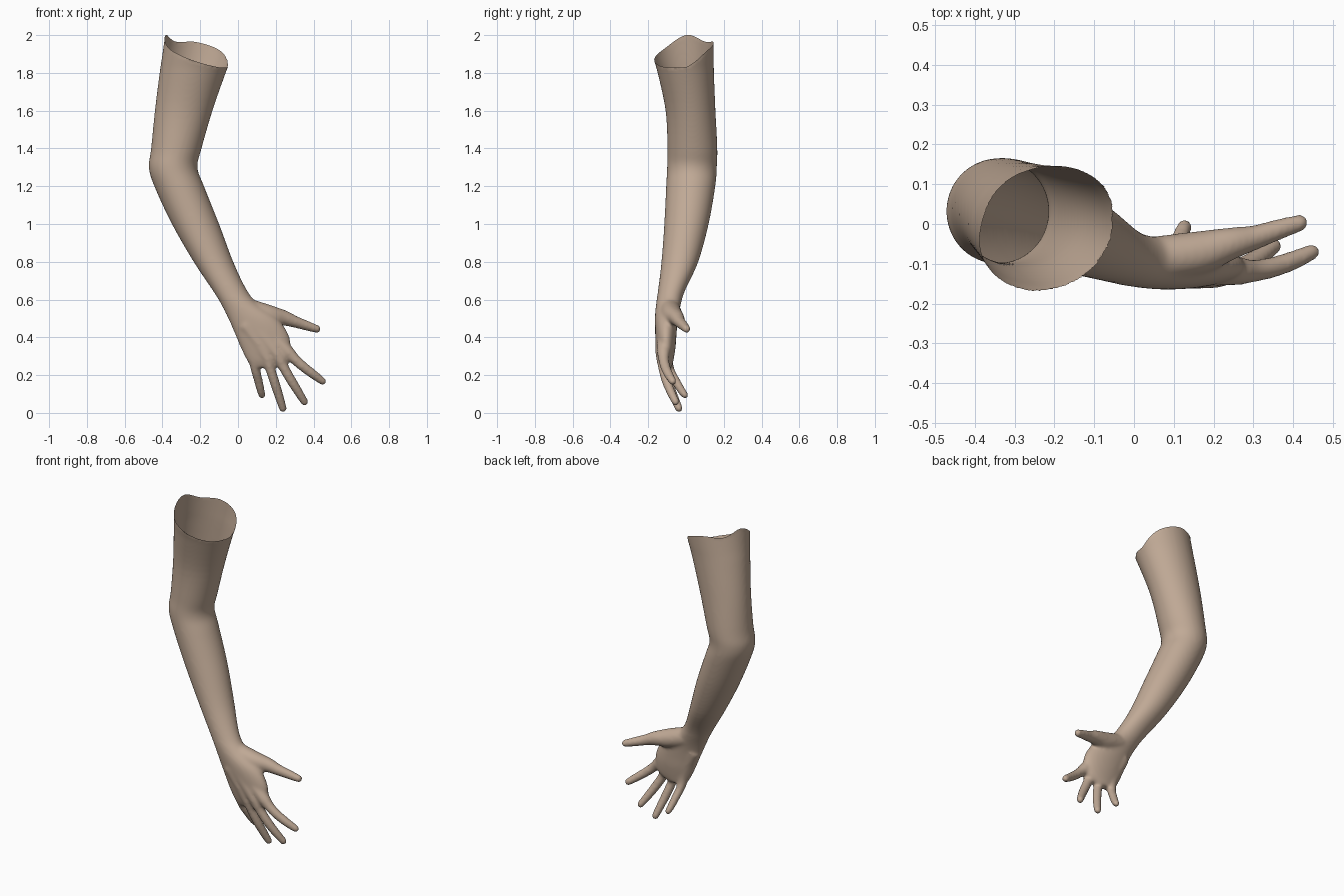
import bpy, bmesh, math
from mathutils import Vector

if "Cube" in bpy.data.objects:
    bpy.data.objects.remove(bpy.data.objects["Cube"])

skin = bpy.data.materials.new("tan_skin")
skin.diffuse_color = (0.53, 0.40, 0.305, 1)
skin.use_nodes = True
skin.node_tree.nodes["Principled BSDF"].inputs["Base Color"].default_value = skin.diffuse_color


def spline(rows, steps):
    """Catmull-Rom through rows of equal-length tuples."""
    ext = [rows[0]] + rows + [rows[-1]]
    out = []
    for i in range(len(rows) - 1):
        p = ext[i:i + 4]
        for s in range(steps):
            t = s / steps
            out.append([0.5 * (2 * b + (c - a) * t + (2 * a - 5 * b + 4 * c - d) * t * t
                               + (3 * b - a - 3 * c + d) * t ** 3) for a, b, c, d in zip(*p)])
    return out + [list(rows[-1])]


def loft(bm, rings):
    loops = [[bm.verts.new(v) for v in r] for r in rings]
    for a, b in zip(loops, loops[1:]):
        for i in range(len(a)):
            j = (i + 1) % len(a)
            bm.faces.new((a[i], a[j], b[j], b[i]))
    bm.faces.new(loops[0][::-1])
    bm.faces.new(loops[-1])


def tube(bm, rows, n=24):
    """Round limb with domed tip; rows are x, y, z, radius."""
    pts = spline(rows, 6)
    end, prev = Vector(pts[-1][:3]), Vector(pts[-2][:3])
    d, r = (end - prev).normalized(), pts[-1][3]
    for k in range(1, 7):
        a = k / 6 * 1.45
        pts.append([*(end + d * r * math.sin(a)), r * math.cos(a)])
    rings = []
    for i, p in enumerate(pts):
        t = (Vector(pts[min(i + 1, len(pts) - 1)][:3]) - Vector(pts[max(i - 1, 0)][:3])).normalized()
        u = t.cross(Vector((0, 1, 0))).normalized()
        v = t.cross(u)
        rings.append([Vector(p[:3]) + p[3] * (u * math.cos(2 * math.pi * k / n)
                      + v * math.sin(2 * math.pi * k / n)) for k in range(n)])
    loft(bm, rings)


bm = bmesh.new()

# upper arm, elbow, forearm, wrist and palm: z, x min, x max, y min, y max
arm = [(0.24, .075, .20, -.125, -.075), (0.28, .045, .265, -.142, -.066),
       (0.35, .012, .28, -.155, -.055), (0.42, -.017, .265, -.162, -.05),
       (0.50, -.052, .21, -.165, -.042), (0.58, -.092, .105, -.158, -.026),
       (0.65, -.135, .047, -.148, -.004), (0.80, -.235, -.025, -.13, .065),
       (1.00, -.35, -.10, -.115, .12), (1.20, -.443, -.18, -.105, .155),
       (1.30, -.472, -.215, -.10, .163), (1.40, -.46, -.193, -.098, .166),
       (1.60, -.44, -.135, -.108, .156), (1.80, -.415, -.065, -.15, .148),
       (1.90, -.40, -.025, -.18, .147), (2.15, -.365, .06, -.25, .145)]
rings = []
for z, x0, x1, y0, y1 in spline(arm, 5):
    rings.append([((x0 + x1) / 2 + (x1 - x0) / 2 * math.cos(k * math.pi / 32),
                   (y0 + y1) / 2 + (y1 - y0) / 2 * math.sin(k * math.pi / 32), z) for k in range(64)])
loft(bm, rings)

# thumb and fingers, each starting inside the palm
for digit in (
    [(.02, -.09, .56, .055), (.15, -.075, .52, .056), (.24, -.05, .503, .042),
     (.30, -.035, .483, .032), (.36, -.015, .463, .027), (.418, .003, .444, .022)],
    [(.08, -.11, .50, .045), (.245, -.118, .34, .037), (.30, -.118, .285, .029),
     (.345, -.11, .245, .027), (.40, -.092, .203, .025), (.448, -.07, .167, .021)],
    [(.07, -.12, .48, .045), (.20, -.126, .32, .036), (.237, -.122, .25, .028),
     (.28, -.105, .175, .0265), (.32, -.08, .11, .024), (.352, -.055, .058, .021)],
    [(.04, -.12, .47, .045), (.145, -.122, .31, .035), (.170, -.115, .235, .027),
     (.198, -.09, .15, .026), (.22, -.062, .08, .024), (.238, -.037, .023, .021)],
    [(.01, -.10, .47, .045), (.08, -.103, .31, .035), (.093, -.087, .23, .026),
     (.108, -.055, .17, .024), (.12, -.025, .12, .022), (.127, -.005, .093, .019)],
):
    tube(bm, digit)

bmesh.ops.recalc_face_normals(bm, faces=bm.faces)
mesh = bpy.data.meshes.new("arm_and_hand")
bm.to_mesh(mesh)
bm.free()
obj = bpy.data.objects.new("arm_and_hand", mesh)
bpy.context.collection.objects.link(obj)

# fuse the parts into one soft skin
rem = obj.modifiers.new("fuse", 'REMESH')
rem.mode, rem.voxel_size = 'VOXEL', 0.008
smo = obj.modifiers.new("soften", 'SMOOTH')
smo.factor, smo.iterations = 0.5, 14
dg = bpy.context.evaluated_depsgraph_get()
fused = bpy.data.meshes.new_from_object(obj.evaluated_get(dg))
obj.modifiers.clear()
obj.data = fused

# open wavy shoulder rim: heights every 45 degrees around the arm
rim = [1.83, 1.92, 1.963, 1.965, 2.0, 1.92, 1.86, 1.83]
wave = [p[0] for p in spline([(h,) for h in rim + rim[:1]], 16)]


def rim_height(v):
    a = math.atan2(v.y / .16, (v.x + .22) / .17) % (2 * math.pi)
    f = a / (2 * math.pi) * 128
    i = int(f) % 128
    return wave[i] + (wave[i + 1] - wave[i]) * (f - int(f))


bm = bmesh.new()
bm.from_mesh(fused)
bmesh.ops.delete(bm, geom=[v for v in bm.verts if v.co.z > 1.7 and v.co.z > rim_height(v.co)],
                 context='VERTS')
for v in bm.verts:
    if v.is_boundary:
        v.co.z = rim_height(v.co)
for f in bm.faces:
    f.smooth = True
bm.to_mesh(fused)
bm.free()
fused.materials.clear()
fused.materials.append(skin)
